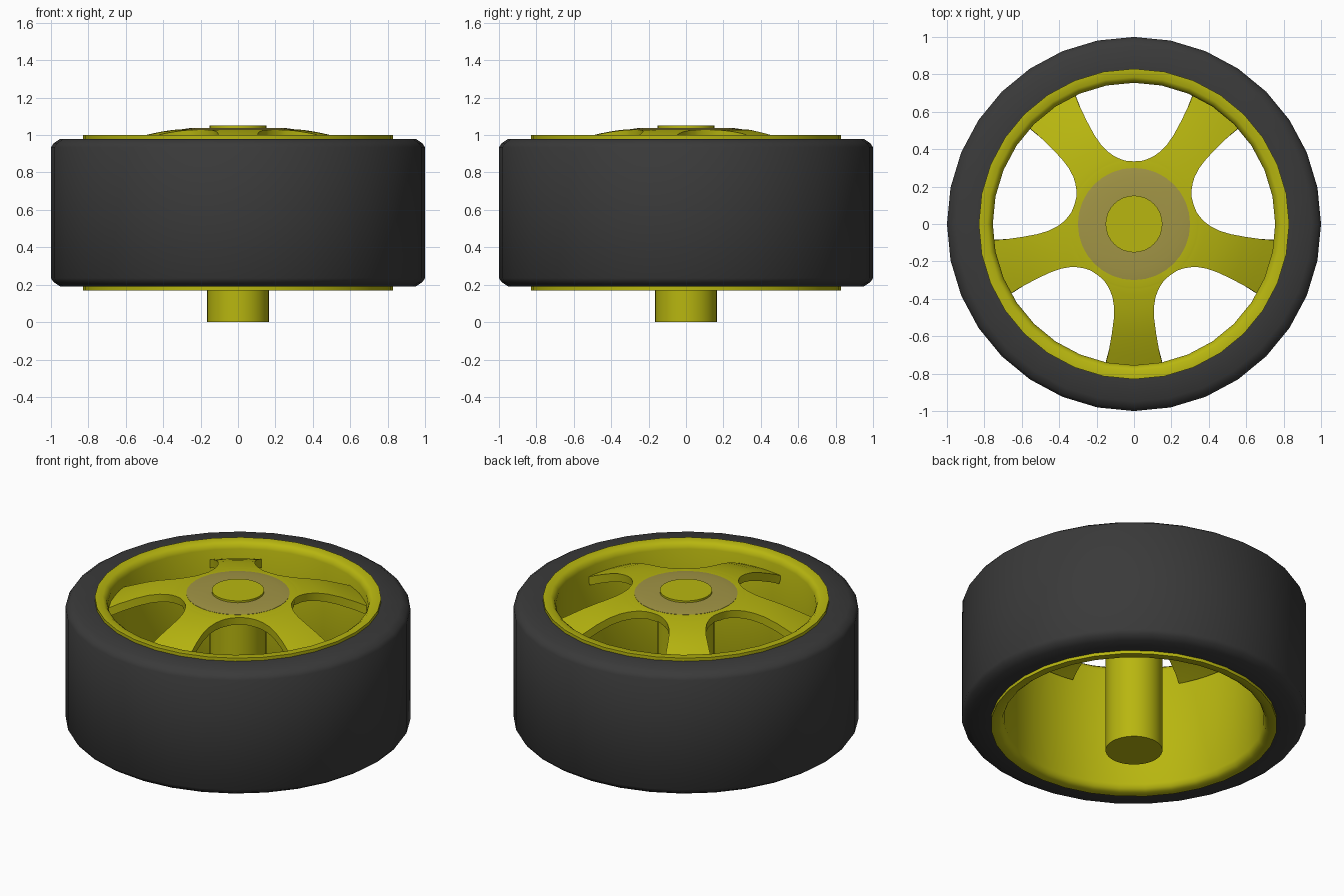
import bpy, bmesh, math

if "Cube" in bpy.data.objects:
    bpy.data.objects.remove(bpy.data.objects["Cube"])


def material(name, rgb):
    m = bpy.data.materials.new(name)
    m.diffuse_color = (*rgb, 1)
    m.use_nodes = True
    m.node_tree.nodes["Principled BSDF"].inputs["Base Color"].default_value = m.diffuse_color
    return m


RUBBER = material("dark_rubber", (0.042, 0.042, 0.042))
YELLOW = material("olive_yellow", (0.48, 0.47, 0.005))
TAN = material("dull_tan", (0.36, 0.30, 0.06))


def finish(bm, name, mat, angle):
    bmesh.ops.remove_doubles(bm, verts=bm.verts, dist=1e-4)
    me = bpy.data.meshes.new(name)
    bm.to_mesh(me)
    bm.free()
    ob = bpy.data.objects.new(name, me)
    bpy.context.collection.objects.link(ob)
    me.materials.append(mat)
    bpy.ops.object.select_all(action='DESELECT')
    ob.select_set(True)
    bpy.context.view_layer.objects.active = ob
    bpy.ops.object.shade_smooth_by_angle(angle=math.radians(angle))
    return ob


def lathe(name, profile, mat, sides=32, angle=35, closed=False):
    """Spin an (r, z) profile around z."""
    bm = bmesh.new()
    pts = profile + profile[:1] if closed else profile
    rings = []
    for k in range(sides):
        a = 2 * math.pi * k / sides
        rings.append([bm.verts.new((r * math.cos(a), r * math.sin(a), z)) for r, z in pts])
    for k in range(sides):
        p, q = rings[k], rings[(k + 1) % sides]
        for i in range(len(pts) - 1):
            bm.faces.new((p[i], q[i], q[i + 1], p[i + 1]))
    bmesh.ops.remove_doubles(bm, verts=bm.verts, dist=1e-4)
    bmesh.ops.recalc_face_normals(bm, faces=bm.faces)
    return finish(bm, name, mat, angle)


# Tyre with chamfered shoulders
lathe("tyre", [(0.82, 0.98), (0.95, 0.98), (0.985, 0.957), (1, 0.935), (1, 0.235),
               (0.985, 0.213), (0.95, 0.19), (0.82, 0.19)], RUBBER, angle=60, closed=True)

# Rim barrel with bevelled lips
lathe("rim", [(0.83, 1.0), (0.785, 1.0), (0.765, 0.985), (0.755, 0.96), (0.755, 0.21),
              (0.765, 0.185), (0.785, 0.17), (0.83, 0.17)], YELLOW, angle=40, closed=True)

# Axle shaft, coloured hub ring and centre cap
lathe("axle_shaft", [(0, 0), (0.165, 0), (0.165, 1.01), (0, 1.01)], YELLOW)
lathe("hub_ring", [(0.14, 1.038), (0.25, 1.038), (0.30, 1.031), (0.30, 1.0), (0.14, 1.0)],
      TAN, closed=True)
lathe("hub_cap", [(0, 1.05), (0.152, 1.05), (0.152, 1.0), (0, 1.0)], YELLOW)

# Domed five-spoke disc: (radius, height, half angle of one spoke in degrees)
ROWS = [(0.14, 1.03, 36), (0.28, 1.03, 36), (0.335, 1.029, 36), (0.34, 1.028, 29),
        (0.35, 1.027, 25.5), (0.36, 1.026, 23), (0.38, 1.023, 19.5), (0.41, 1.018, 16.2),
        (0.457, 1.009, 13.5), (0.52, 0.994, 12), (0.60, 0.967, 11.4), (0.70, 0.925, 11.2),
        (0.765, 0.895, 11.5)]
N = 8
bm = bmesh.new()
for s in range(5):
    mid = math.radians(54 + 72 * s)
    grid = []
    for r, z, half in ROWS:
        row = []
        for i in range(N + 1):
            a = mid + math.radians(half) * (2 * i / N - 1)
            row.append(bm.verts.new((r * math.cos(a), r * math.sin(a), z)))
        grid.append(row)
    for a, b in zip(grid, grid[1:]):
        for i in range(N):
            bm.faces.new((a[i], b[i], b[i + 1], a[i + 1]))
spokes = finish(bm, "spokes", YELLOW, 35)
solid = spokes.modifiers.new("thickness", 'SOLIDIFY')
solid.thickness = 0.05
solid.offset = -1
bpy.ops.object.modifier_apply(modifier=solid.name)
bpy.ops.object.shade_smooth_by_angle(angle=math.radians(35))
